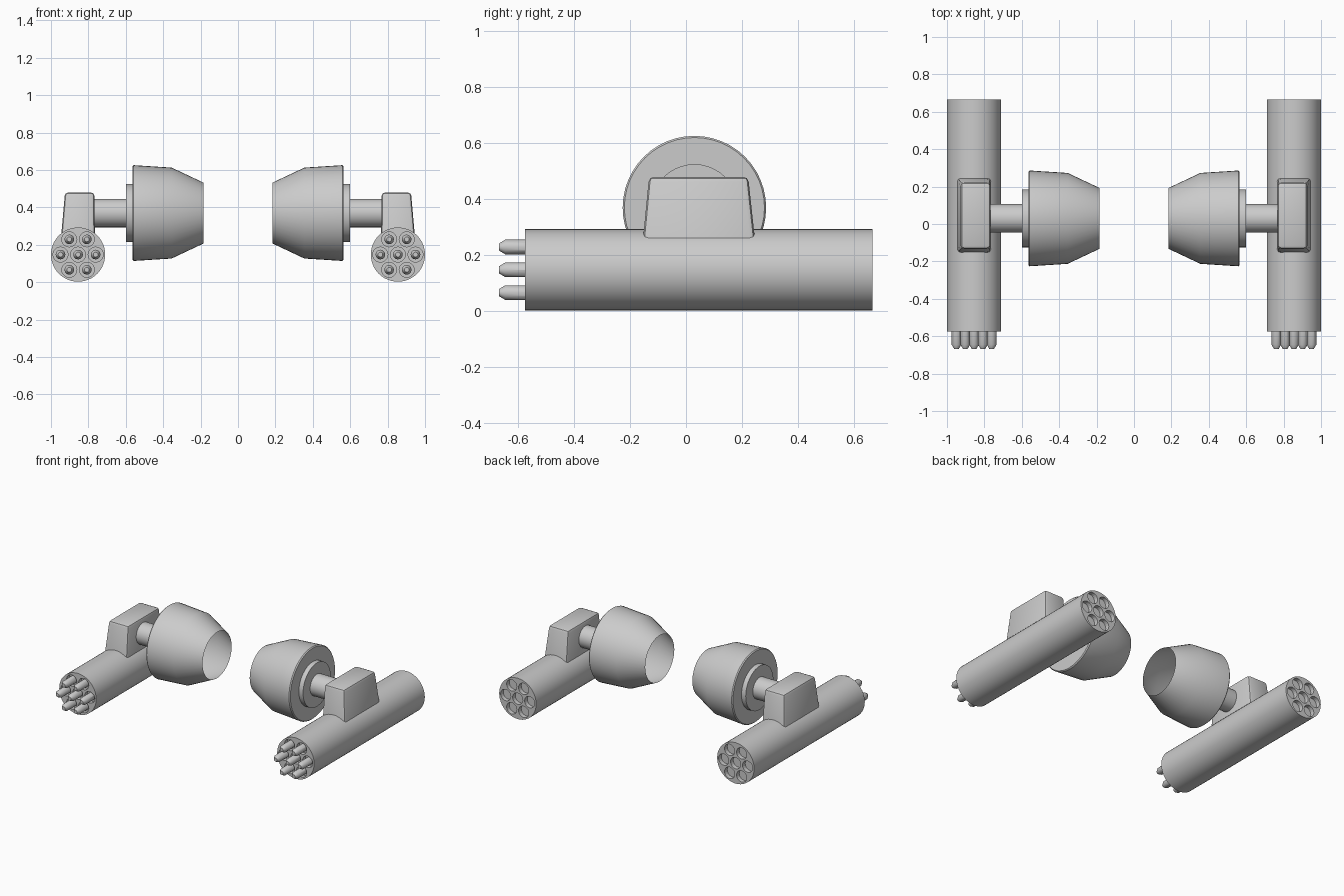
import bpy, bmesh, math

if "Cube" in bpy.data.objects:
    bpy.data.objects.remove(bpy.data.objects["Cube"])

POD_X, POD_Z, POD_R = 0.855, 0.148, 0.145
ARM_Y, ARM_Z = 0.03, 0.37
FRONT, BACK = -0.575, 0.665

# Seven rocket cells: one centre, six around it
CELLS = [(POD_X, POD_Z)] + [
    (POD_X + 0.094 * math.cos(i * math.pi / 3), POD_Z + 0.094 * math.sin(i * math.pi / 3))
    for i in range(6)]


def revolve(bm, profile, axis, origin, n, caps=(True, True)):
    """Sweep (position along axis, radius) pairs round the x or y axis."""
    rings = []
    for d, r in profile:
        ring = []
        for i in range(n):
            a = 2 * math.pi * i / n
            u, w = origin[0] + r * math.cos(a), origin[1] + r * math.sin(a)
            ring.append(bm.verts.new((d, u, w) if axis == 'x' else (u, d, w)))
        rings.append(ring)
    for a, b in zip(rings, rings[1:]):
        for i in range(n):
            j = (i + 1) % n
            bm.faces.new((a[i], a[j], b[j], b[i]))
    if caps[0]:
        bm.faces.new(rings[0])
    if caps[1]:
        bm.faces.new(rings[-1])


def finish(bm, name, cutter=None):
    """Turn the bmesh into a smooth-by-angle object mirrored across x = 0."""
    bmesh.ops.recalc_face_normals(bm, faces=bm.faces[:])
    me = bpy.data.meshes.new(name)
    bm.to_mesh(me)
    bm.free()
    ob = bpy.data.objects.new(name, me)
    bpy.context.collection.objects.link(ob)
    if cutter:
        cut = ob.modifiers.new("cells", 'BOOLEAN')
        cut.operation = 'DIFFERENCE'
        cut.solver = 'EXACT'
        cut.object = cutter
    ob.modifiers.new("mirror", 'MIRROR')
    bpy.ops.object.select_all(action='DESELECT')
    bpy.context.view_layer.objects.active = ob
    ob.select_set(True)
    bpy.ops.object.shade_smooth_by_angle(angle=math.radians(30))
    return ob


# Cutter for the recessed cells at both ends of the pod
bm = bmesh.new()
for c in CELLS:
    revolve(bm, [(FRONT - 0.05, 0.04), (FRONT + 0.03, 0.04)], 'y', c, 20)
    revolve(bm, [(BACK - 0.03, 0.04), (BACK + 0.05, 0.04)], 'y', c, 20)
bmesh.ops.recalc_face_normals(bm, faces=bm.faces[:])
cutter_mesh = bpy.data.meshes.new("cell_cutter")
bm.to_mesh(cutter_mesh)
bm.free()
cutter = bpy.data.objects.new("cell_cutter", cutter_mesh)
bpy.context.collection.objects.link(cutter)
cutter.hide_render = True
cutter.display_type = 'WIRE'

# Pod tube
bm = bmesh.new()
revolve(bm, [(FRONT, POD_R), (BACK, POD_R)], 'y', (POD_X, POD_Z), 48)
finish(bm, "pod_tube", cutter)
cutter.hide_set(True)

# Rockets with blunt tips
bm = bmesh.new()
for c in CELLS:
    revolve(bm, [(FRONT + 0.035, 0.026), (-0.645, 0.026), (-0.667, 0.013)], 'y', c, 12)
finish(bm, "rockets")

# Mount block, tapered towards the top
bm = bmesh.new()
low = [(0.765, -0.157, 0.22), (0.948, -0.157, 0.22), (0.948, 0.25, 0.22), (0.765, 0.25, 0.22)]
top = [(0.768, -0.132, 0.48), (0.925, -0.132, 0.48), (0.925, 0.222, 0.48), (0.768, 0.222, 0.48)]
a, b = [bm.verts.new(p) for p in low], [bm.verts.new(p) for p in top]
bm.faces.new(a)
bm.faces.new(b)
for i in range(4):
    j = (i + 1) % 4
    bm.faces.new((a[i], a[j], b[j], b[i]))
edges = [e for e in bm.edges if max(v.co.z for v in e.verts) > 0.4]
bmesh.ops.bevel(bm, geom=edges, offset=0.018, segments=2, profile=0.5, affect='EDGES')
finish(bm, "mount_block")

# Arm joining the mount to the drum
bm = bmesh.new()
revolve(bm, [(0.55, 0.076), (0.78, 0.076)], 'x', (ARM_Y, ARM_Z), 32)
finish(bm, "arm")

# Flange disc on the drum's outer face
bm = bmesh.new()
revolve(bm, [(0.55, 0.155), (0.598, 0.155)], 'x', (ARM_Y, ARM_Z), 40)
finish(bm, "flange")

# Shoulder drum: tapered shell, open on the inner side
bm = bmesh.new()
revolve(bm, [(0.185, 0.163), (0.355, 0.243), (0.558, 0.256), (0.565, 0.25)],
        'x', (ARM_Y, ARM_Z), 48, caps=(False, True))
finish(bm, "shoulder_drum")
